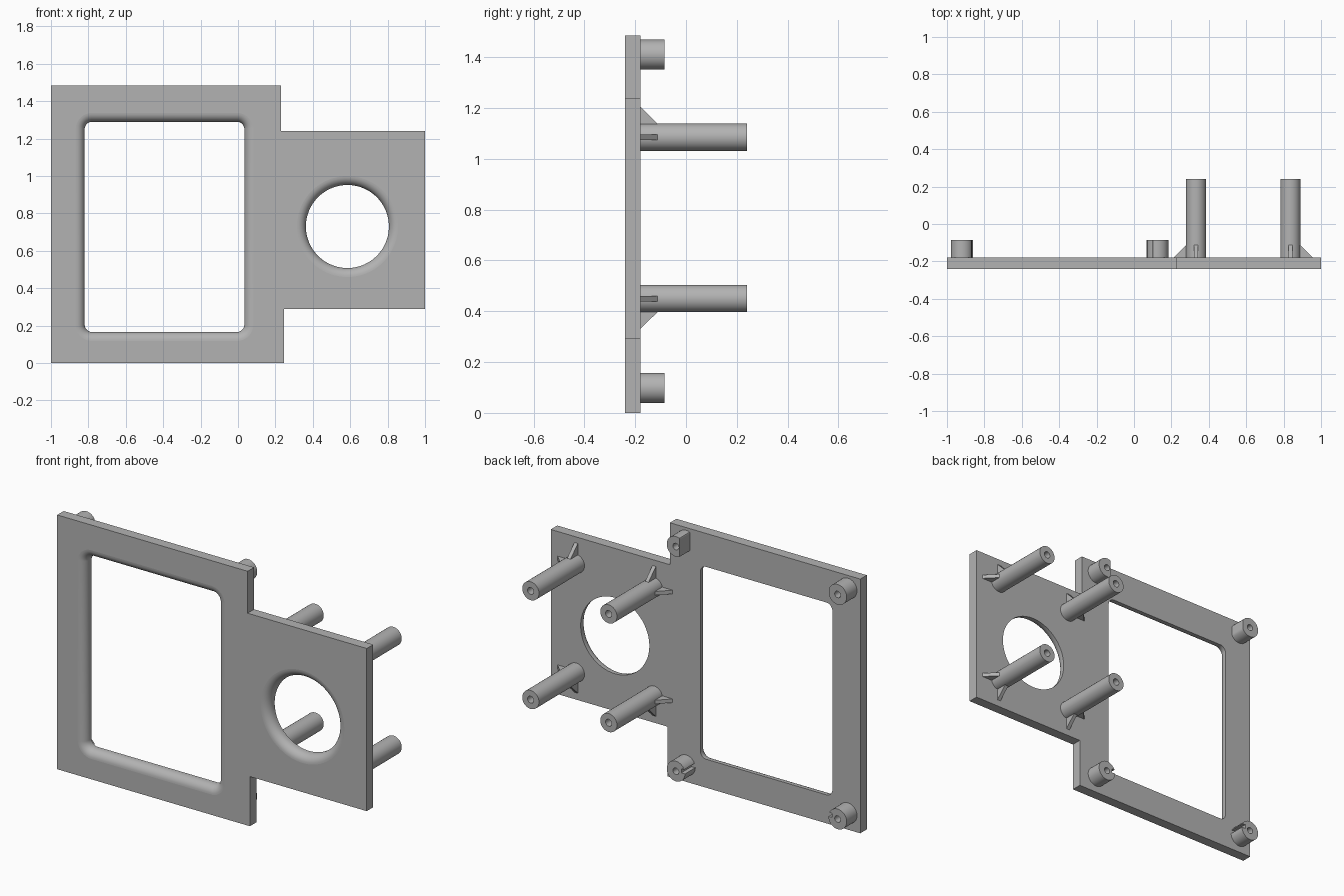
import bpy, bmesh
from math import sin, cos, pi
from mathutils import Vector

if "Cube" in bpy.data.objects:
    bpy.data.objects.remove(bpy.data.objects["Cube"])

FRONT, BACK = -0.24, -0.18

grey = bpy.data.materials.new("plain grey")
grey.use_nodes = True
grey.diffuse_color = (0.45, 0.45, 0.45, 1)
grey.node_tree.nodes["Principled BSDF"].inputs["Base Color"].default_value = grey.diffuse_color


def loft(name, rings):
    """Skin closed rings of points and cap both ends."""
    bm = bmesh.new()
    loops = [[bm.verts.new(p) for p in ring] for ring in rings]
    n = len(loops[0])
    for a, b in zip(loops, loops[1:]):
        for i in range(n):
            j = (i + 1) % n
            bm.faces.new((a[i], a[j], b[j], b[i]))
    bm.faces.new(loops[0][::-1])
    bm.faces.new(loops[-1])
    bmesh.ops.recalc_face_normals(bm, faces=bm.faces)
    mesh = bpy.data.meshes.new(name)
    bm.to_mesh(mesh)
    bm.free()
    mesh.materials.append(grey)
    ob = bpy.data.objects.new(name, mesh)
    bpy.context.collection.objects.link(ob)
    return ob


def smooth(ob):
    bpy.ops.object.select_all(action='DESELECT')
    ob.select_set(True)
    bpy.context.view_layer.objects.active = ob
    bpy.ops.object.shade_smooth_by_angle(angle=0.6)


def cut(ob, cutter):
    """Subtract the cutter and remove it."""
    mod = ob.modifiers.new("cut", 'BOOLEAN')
    mod.operation, mod.solver, mod.object = 'DIFFERENCE', 'EXACT', cutter
    bpy.ops.object.select_all(action='DESELECT')
    bpy.context.view_layer.objects.active = ob
    ob.select_set(True)
    bpy.ops.object.modifier_apply(modifier="cut")
    bpy.data.objects.remove(cutter)


def rounded(cx, cz, hx, hz, r, y, steps):
    """Rounded rectangle in the plate plane; a circle when hx = hz = r."""
    pts = []
    for k, (sx, sz) in enumerate(((1, 1), (-1, 1), (-1, -1), (1, -1))):
        for i in range(steps):
            a = (k + (i + 0.5) / steps) * pi / 2
            pts.append((cx + sx * (hx - r) + r * cos(a), y, cz + sz * (hz - r) + r * sin(a)))
    return pts


def opening_cutter(cx, cz, hx, hz, r, steps, fillet=0.048):
    """Opening whose front rim is rounded over."""
    levels = [(fillet, FRONT - 0.05)]
    for i in range(9):
        t = i / 8 * pi / 2
        levels.append((fillet * (1 - sin(t)), FRONT + fillet * (1 - cos(t))))
    levels.append((0, BACK + 0.05))
    return loft("opening_cutter", [rounded(cx, cz, hx + o, hz + o, r + o, y, steps)
                                   for o, y in levels])


def box(name, x0, x1, y0, y1, z0, z1):
    return loft(name, [[(x0, y, z0), (x1, y, z0), (x1, y, z1), (x0, y, z1)] for y in (y0, y1)])


# Face plate with a window and a round opening
outline = [(-1, 0), (0.245, 0), (0.245, 0.29), (1, 0.29),
           (1, 1.24), (0.23, 1.24), (0.23, 1.485), (-1, 1.485)]
plate = loft("face_plate", [[(x, y, z) for x, z in outline] for y in (FRONT, BACK)])
cut(plate, opening_cutter(-0.393, 0.728, 0.427, 0.562, 0.04, 10))
cut(plate, opening_cutter(0.585, 0.73, 0.222, 0.222, 0.222, 20))
smooth(plate)
for f in plate.data.polygons:
    if abs(f.normal.y) > 0.999:
        f.use_smooth = False


# Hollow-ended posts on the back
def post(name, x, z, radius, end, bore, depth, flat=None):
    rings = []
    for r, y in ((radius, BACK - 0.01), (radius, end), (bore, end), (bore, end - depth)):
        ring = rounded(x, z, r, r, r, y, 10)
        if flat is not None:
            side = 1 if flat > x else -1
            ring = [(min(px * side, flat * side) * side, py, pz) for px, py, pz in ring]
        rings.append(ring)
    return loft(name, rings)


def rib(name, x, z, dx, dz):
    """Triangular gusset running outwards from a tall post."""
    out, across = Vector((dx, 0, dz)), Vector((dz, 0, dx)) * 0.011
    profile = [(0.04, BACK - 0.01), (0.12, BACK - 0.01), (0.12, BACK),
               (0.053, -0.112), (0.04, -0.112)]
    loft(name, [[Vector((x, y, z)) + out * d + across * s for d, y in profile] for s in (-1, 1)])


for x, side, sx in ((0.332, "right", -1), (0.836, "left", 1)):
    for z, level, sz in ((1.085, "upper", 1), (0.45, "lower", -1)):
        tag = f"{level}_{side}"
        smooth(post("tall_post_" + tag, x, z, 0.054, 0.24, 0.02, 0.2))
        rib("side_rib_" + tag, x, z, sx, 0)
        rib("vertical_rib_" + tag, x, z, 0, sz)

for x, side, s, flat in ((-0.92, "right", 1, -0.868), (0.125, "left", -1, 0.1)):
    # Upper posts have a flat towards the window, lower ones a slot
    smooth(post("short_post_upper_" + side, x, 1.41, 0.059, -0.085, 0.019, 0.08, flat))
    low = post("short_post_lower_" + side, x, 0.098, 0.059, -0.085, 0.019, 0.08)
    xs = sorted((x + s * 0.035, x + s * 0.09))
    cut(low, box("slot_cutter", *xs, BACK, 0, 0.098, 0.122))
    smooth(low)
